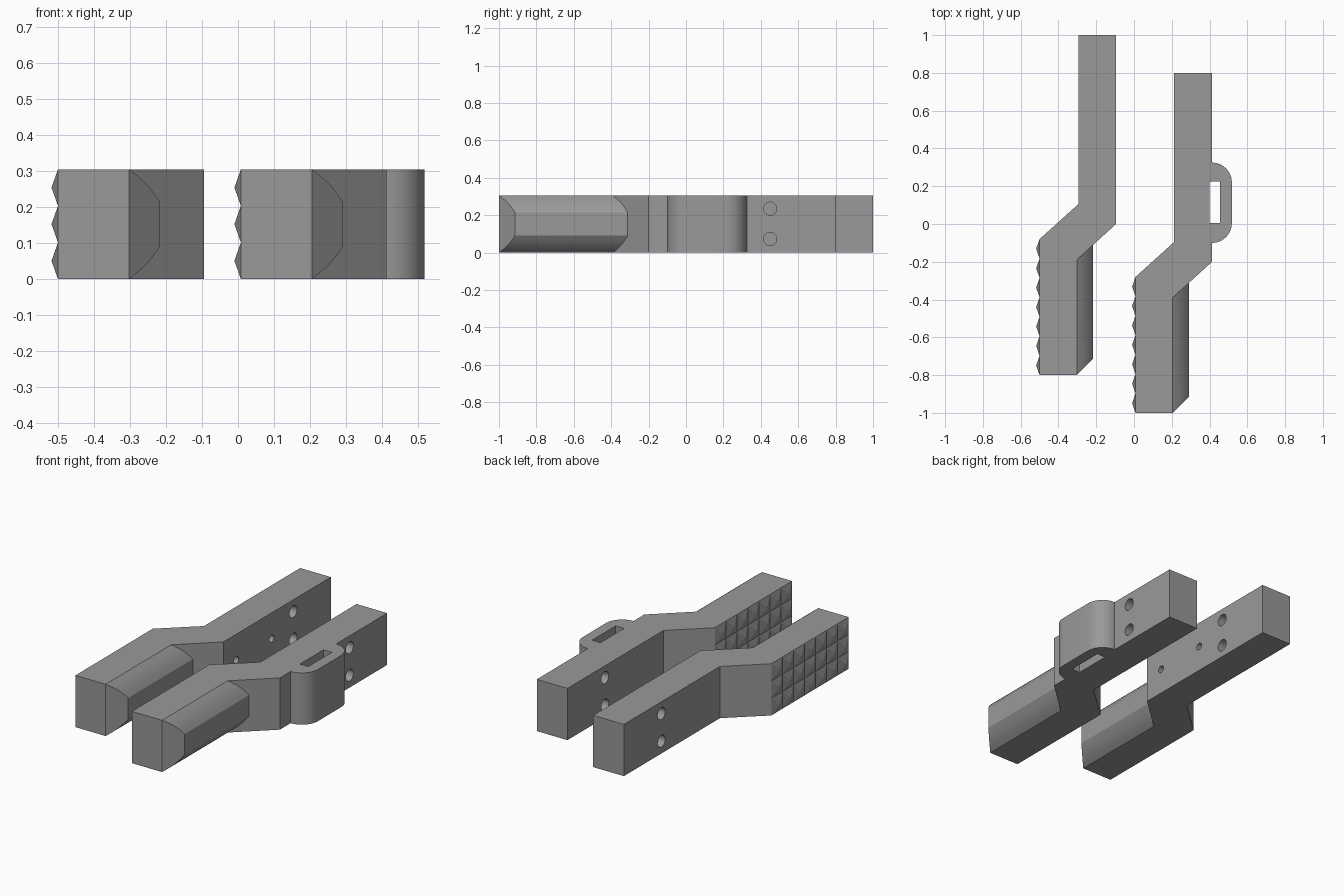
import bpy, bmesh, math
from mathutils import Matrix

if "Cube" in bpy.data.objects:
    bpy.data.objects.remove(bpy.data.objects["Cube"])

H = 0.305                      # jaw thickness
GRIP_X, ARM_X = 0.197, 0.405   # right faces of the handle and the arm
LEFT, RIGHT = (-0.50, 0.0), (0.008, -0.2)

grey = bpy.data.materials.new("plain grey")
grey.diffuse_color = (0.32, 0.32, 0.32, 1)
grey.use_nodes = True
grey.node_tree.nodes["Principled BSDF"].inputs["Base Color"].default_value = grey.diffuse_color


def make(name, bm, offset):
    bmesh.ops.recalc_face_normals(bm, faces=bm.faces)
    me = bpy.data.meshes.new(name)
    bm.to_mesh(me)
    bm.free()
    me.materials.append(grey)
    ob = bpy.data.objects.new(name, me)
    bpy.context.collection.objects.link(ob)
    ob.location = (offset[0], offset[1], 0)
    return ob


def prism(bm, bottom, top):
    """Closed solid between two matching rings of points."""
    a = [bm.verts.new(p) for p in bottom]
    b = [bm.verts.new(p) for p in top]
    bm.faces.new(a)
    bm.faces.new(b)
    n = len(a)
    for i in range(n):
        j = (i + 1) % n
        bm.faces.new((a[i], a[j], b[j], b[i]))


def smooth(ob):
    bpy.ops.object.select_all(action='DESELECT')
    ob.select_set(True)
    bpy.context.view_layer.objects.active = ob
    bpy.ops.object.shade_smooth_by_angle(angle=math.radians(25))


def cut(ob, cutter):
    cutter.hide_render = True
    mod = ob.modifiers.new("cut", 'BOOLEAN')
    mod.operation = 'DIFFERENCE'
    mod.solver = 'EXACT'
    mod.object = cutter
    bpy.context.view_layer.objects.active = ob
    bpy.ops.object.modifier_apply(modifier=mod.name)
    bpy.data.objects.remove(cutter, do_unlink=True)


def hole(ob, offset, x, y, z, radius, length):
    bm = bmesh.new()
    bmesh.ops.create_cone(bm, cap_ends=True, segments=32, radius1=radius,
                          radius2=radius, depth=length,
                          matrix=Matrix.Translation((x, y, z)) @ Matrix.Rotation(math.pi / 2, 4, 'Y'))
    cut(ob, make("hole_cutter", bm, offset))


def jaw(side, offset, back_loop):
    # cranked body: handle, diagonal and arm, with an optional side loop
    outline = [(0, -0.8), (GRIP_X, -0.8), (GRIP_X, -0.19), (ARM_X, 0)]
    if back_loop:
        r = 0.105
        for cy, start in ((0.1 + r, -90), (0.525 - r, 0)):
            for i in range(13):
                a = math.radians(start + 90 * i / 12)
                outline.append((ARM_X + r * math.cos(a), cy + r * math.sin(a)))
    outline += [(ARM_X, 1), (0.205, 1), (0.205, 0.105), (0, -0.08)]
    bm = bmesh.new()
    prism(bm, [(x, y, 0) for x, y in outline], [(x, y, H) for x, y in outline])
    body = make(side + "_jaw_body", bm, offset)

    # pair of through holes in the arm
    for z in (0.073, 0.235):
        hole(body, offset, 0.3, 0.65, z, 0.035, 0.5)
    if back_loop:
        # strap slot
        bm = bmesh.new()
        slot = [(0.392, 0.205), (0.447, 0.205), (0.447, 0.425), (0.392, 0.425)]
        prism(bm, [(x, y, -0.1) for x, y in slot], [(x, y, H + 0.1) for x, y in slot])
        cut(body, make("slot_cutter", bm, offset))
    else:
        # small blind holes in the inner face
        for y in (0.12, 0.45):
            hole(body, offset, ARM_X, y, H / 2, 0.021, 0.2)
    smooth(body)

    # rounded grip on the handle, mitred at both ends
    half = []
    for i in range(9):
        t = i / 8
        bulge = 0.005 * math.sin(math.pi * t)
        half.append((GRIP_X + 0.086 * t + bulge, 0.091 * t - bulge))
    profile = half + [(x, H - z) for x, z in reversed(half)]
    slope = 0.19 / (ARM_X - GRIP_X)
    bm = bmesh.new()
    prism(bm, [(x, -0.8 + (x - GRIP_X), z) for x, z in profile],
          [(x, -0.19 + (x - GRIP_X) * slope, z) for x, z in profile])
    smooth(make(side + "_grip", bm, offset))

    # pyramid teeth on the handle's left face
    bm = bmesh.new()
    dy, dz = 0.72 / 7, H / 3
    for i in range(7):
        for k in range(3):
            y, z = -0.8 + i * dy, k * dz
            base = [bm.verts.new((0, y + a * dy, z + b * dz))
                    for a, b in ((0, 0), (1, 0), (1, 1), (0, 1))]
            tip = bm.verts.new((-0.018, y + dy / 2, z + dz / 2))
            bm.faces.new(base)
            for n in range(4):
                bm.faces.new((base[n], base[(n + 1) % 4], tip))
    make(side + "_teeth", bm, offset)


jaw("left", LEFT, False)
jaw("right", RIGHT, True)
